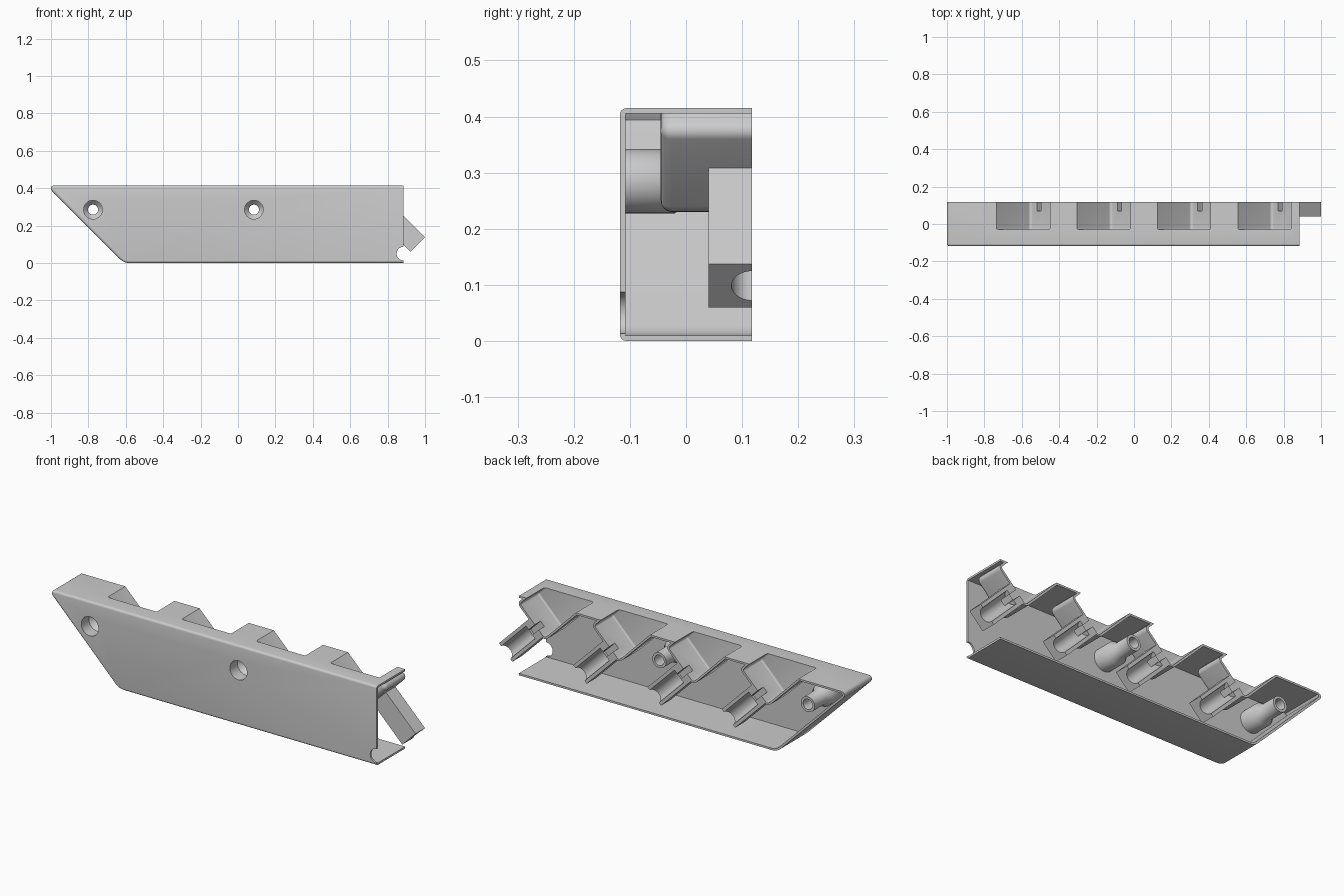
import bpy, bmesh, math
from mathutils import Vector, Matrix

cube = bpy.data.objects.get("Cube")
if cube:
    bpy.data.objects.remove(cube)

grey = bpy.data.materials.new("light_grey")
grey.use_nodes = True
grey.diffuse_color = (0.604, 0.604, 0.604, 1)
grey.node_tree.nodes["Principled BSDF"].inputs["Base Color"].default_value = grey.diffuse_color

BACK, FRONT = 0.118, -0.118
PITCH = 0.43


def make_object(name, bm):
    bmesh.ops.recalc_face_normals(bm, faces=bm.faces)
    mesh = bpy.data.meshes.new(name)
    bm.to_mesh(mesh)
    bm.free()
    mesh.materials.append(grey)
    ob = bpy.data.objects.new(name, mesh)
    bpy.context.collection.objects.link(ob)
    return ob


def fillet(points, steps=6):
    """Round each (x, z, radius) corner of a closed profile."""
    out = []
    for i, (x, z, r) in enumerate(points):
        p = Vector((x, 0, z))
        if r == 0:
            out.append(p)
            continue
        a, b = points[i - 1], points[(i + 1) % len(points)]
        u = (Vector((a[0], 0, a[1])) - p).normalized()
        v = (Vector((b[0], 0, b[1])) - p).normalized()
        half = u.angle(v) / 2
        c = p + (u + v).normalized() * r / math.sin(half)
        t = r / math.tan(half)
        s, e = (p + u * t - c).normalized(), (p + v * t - c).normalized()
        out += [c + s.slerp(e, k / steps).normalized() * r for k in range(steps + 1)]
    return out


def prism(name, points, y0, y1, bevel=0, skip=None):
    """Extrude an xz profile along y, rounding the front rim."""
    bm = bmesh.new()
    face = bm.faces.new([bm.verts.new((p.x, y0, p.z)) for p in fillet(points)])
    rim = list(face.edges)
    ext = bmesh.ops.extrude_face_region(bm, geom=[face], use_keep_orig=True)
    moved = [g for g in ext["geom"] if isinstance(g, bmesh.types.BMVert)]
    bmesh.ops.translate(bm, verts=moved, vec=(0, y1 - y0, 0))
    bmesh.ops.recalc_face_normals(bm, faces=bm.faces)
    if bevel:
        rim = [e for e in rim if not (skip and all(skip(v.co) for v in e.verts))]
        bmesh.ops.bevel(bm, geom=rim, offset=bevel, segments=4, profile=0.5,
                        affect='EDGES', clamp_overlap=True)
    return make_object(name, bm)


def rod(name, centre, axis, radius, length):
    bm = bmesh.new()
    rot = Vector((0, 0, 1)).rotation_difference(Vector(axis)).to_matrix().to_4x4()
    bmesh.ops.create_cone(bm, cap_ends=True, segments=40, radius1=radius, radius2=radius,
                          depth=length, matrix=Matrix.Translation(centre) @ rot)
    return make_object(name, bm)


def lathe(name, profile, x, z):
    """Revolve a closed (radius, y) profile about the y axis."""
    bm = bmesh.new()
    vs = [bm.verts.new((r, y, 0)) for r, y in profile]
    es = [bm.edges.new((vs[i - 1], vs[i])) for i in range(len(vs))]
    bmesh.ops.spin(bm, geom=vs + es, cent=(0, 0, 0), axis=(0, 1, 0),
                   angle=math.tau, steps=40, use_merge=True)
    bmesh.ops.remove_doubles(bm, verts=bm.verts, dist=1e-5)
    ob = make_object(name, bm)
    ob.location = (x, 0, z)
    return ob


def cut(target, cutter):
    cutter.hide_render = True
    mod = target.modifiers.new("cut", 'BOOLEAN')
    mod.operation, mod.solver, mod.object = 'DIFFERENCE', 'EXACT', cutter
    bpy.context.view_layer.update()
    with bpy.context.temp_override(object=target, active_object=target):
        bpy.ops.object.modifier_apply(modifier=mod.name)


def tilted(s, d, r=0):
    """Point on the 45 degree axes: s = x + z, d = x - z."""
    return ((s + d) / 2, (s - d) / 2, r)


helpers = []

# Hollow casing, open at the back and at the left end
casing = prism("casing", [(-1.025, 0.415, 0.0177), (-0.61, 0, 0.07), (0.885, 0, 0),
                          (0.885, 0.415, 0)], FRONT, BACK, 0.012, lambda c: c.x > 0.88)
helpers.append(prism("casing_hollow", [(-0.982, 0.405, 0), (-0.988, 0.394, 0),
                                       (-0.604, 0.01, 0.06), (1.1, 0.01, 0),
                                       (1.1, 0.405, 0)], FRONT + 0.01, 0.3))
cut(casing, helpers[-1])
helpers.append(rod("cable_notch_cutter", (0.885, -0.15, 0.05), (0, 1, 0), 0.037, 0.1))
cut(casing, helpers[-1])

# Screw bosses with countersunk holes
for i, x in enumerate((-0.775, 0.085)):
    helpers.append(rod("screw_hole_cutter", (x, -0.15, 0.285), (0, 1, 0), 0.05, 0.1))
    cut(casing, helpers[-1])
    lathe(f"screw_boss_{i + 1}", [(0.0575, -0.112), (0.0575, -0.02), (0.04, 0.005),
                                  (0.04, 0.1), (0.027, 0.1), (0.027, -0.03),
                                  (0.05, -0.055), (0.05, -0.112)], x, 0.285)

# Tilted pocket sunk into the top
pocket = prism("pocket_1", [tilted(0.955, 0.52, 0.03), tilted(1.27, 0.52, 0.022),
                            (0.86, 0.41, 0), (0.545, 0.41, 0)],
               -0.045, BACK, 0.02, lambda c: c.z > 0.409)
hollow = prism("pocket_hollow", [tilted(0.97, 0.503, 0.014), tilted(1.255, 0.503, 0.01),
                                 (0.805, 0.45, 0), (0.52, 0.45, 0)],
               -0.03, 0.3, 0.008, lambda c: c.z > 0.44)
cut(pocket, hollow)

# Grooved holder block below the pocket
holder = prism("holder_1", [tilted(1.137, 0.514), tilted(1.137, 0.863),
                            tilted(0.983, 0.863), tilted(0.983, 0.514)], 0.04, BACK)
gx, gz, _ = tilted(1.06, 0.76)
groove = rod("groove_cutter", (gx, BACK, gz), (1, 0, -1), 0.037, 0.26)
cut(holder, groove)

# Slot joining pocket and groove
slot = prism("slot_cutter", [tilted(1.038, 0.47), tilted(1.082, 0.47),
                             tilted(1.082, 0.62), tilted(1.038, 0.62)], 0.07, 0.3)
cut(pocket, slot)
cut(holder, slot)
helpers += [hollow, groove, slot]

# Repeat along the casing and open the top above each pocket
for i in range(4):
    hollow.location.x = -PITCH * i
    cut(casing, hollow)
    if i:
        for part in (pocket, holder):
            twin = part.copy()
            twin.name = part.name.replace("1", str(i + 1))
            twin.location.x = -PITCH * i
            bpy.context.collection.objects.link(twin)

for ob in helpers:
    bpy.data.objects.remove(ob)

# Smooth curves, keep edges sharp
bpy.ops.object.select_all(action='DESELECT')
for ob in bpy.context.collection.objects:
    if ob.type == 'MESH':
        ob.select_set(True)
        bpy.context.view_layer.objects.active = ob
bpy.ops.object.shade_smooth_by_angle(angle=math.radians(35))
